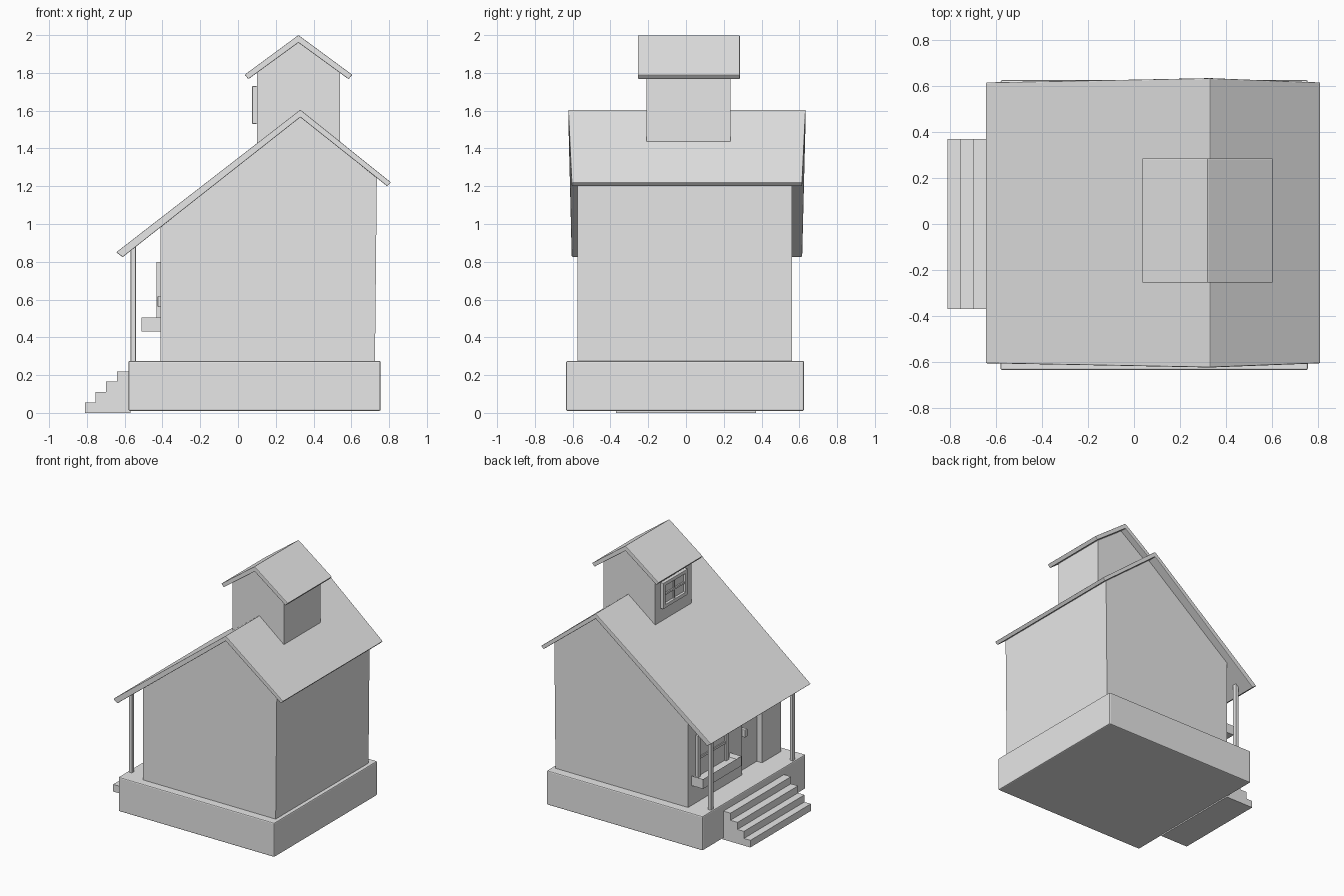
import bpy
import bmesh
from mathutils import Vector

cube = bpy.data.objects.get("Cube")
if cube:
    bpy.data.objects.remove(cube, do_unlink=True)

grey = bpy.data.materials.new("plain grey")
grey.use_nodes = True
grey.diffuse_color = (0.8, 0.8, 0.8, 1)
grey.node_tree.nodes["Principled BSDF"].inputs["Base Color"].default_value = (0.8, 0.8, 0.8, 1)


def finish(name, bm, bevel=0):
    bmesh.ops.recalc_face_normals(bm, faces=bm.faces[:])
    mesh = bpy.data.meshes.new(name)
    bm.to_mesh(mesh)
    bm.free()
    mesh.materials.append(grey)
    obj = bpy.data.objects.new(name, mesh)
    bpy.context.collection.objects.link(obj)
    if bevel:
        mod = obj.modifiers.new("soft edges", "BEVEL")
        mod.width = bevel
        mod.segments = 2
    return obj


def prism(name, profile, y0, y1, bevel=0):
    """Extrude an (x, z) outline from y0 to y1."""
    bm = bmesh.new()
    face = bm.faces.new([bm.verts.new((x, y0, z)) for x, z in profile])
    new = bmesh.ops.extrude_face_region(bm, geom=[face])["geom"]
    moved = [v for v in new if isinstance(v, bmesh.types.BMVert)]
    bmesh.ops.translate(bm, verts=moved, vec=(0, y1 - y0, 0))
    return finish(name, bm, bevel)


def box(name, x, y, z, bevel=0):
    """Box given by its (low, high) range on each axis."""
    return prism(name, [(x[0], z[0]), (x[1], z[0]), (x[1], z[1]), (x[0], z[1])], y[0], y[1], bevel)


def window(name, x, wall_x, y, z, bar):
    """Four-pane window: outer frame, cross bars and a recessed pane."""
    ym, zm = sum(y) / 2, sum(z) / 2
    box(name + "_pane", (wall_x - 0.006, wall_x + 0.01), y, z)
    for i, edge in enumerate((y[0], y[1] - bar)):
        box(f"{name}_side_{i}", (x, wall_x + 0.01), (edge, edge + bar), z, 0.003)
    for i, edge in enumerate((z[0], z[1] - bar)):
        box(f"{name}_rail_{i}", (x, wall_x + 0.01), y, (edge, edge + bar), 0.003)
    inner = x + 0.35 * (wall_x - x)
    box(name + "_upright_bar", (inner, wall_x), (ym - bar / 4, ym + bar / 4), z)
    box(name + "_cross_bar", (inner, wall_x), y, (zm - bar / 4, zm + bar / 4))


# Foundation and entry steps
box("foundation", (-0.58, 0.755), (-0.635, 0.625), (0.01, 0.275), 0.008)
steps = []
for x, z in ((-0.81, 0.055), (-0.755, 0.11), (-0.70, 0.165), (-0.64, 0.22)):
    steps += [(x, steps[-1][1] if steps else 0), (x, z)]
prism("entry_steps", steps + [(-0.57, 0.22), (-0.57, 0)], -0.37, 0.37)

# House body with a recessed doorway
walls = prism("house_walls", [(-0.41, 0.26), (0.725, 0.26), (0.735, 1.245), (0.33, 1.57), (-0.41, 1.0)],
              -0.575, 0.56)
cutter = box("door_cutter", (-0.6, -0.365), (-0.345, -0.10), (0.275, 0.84))
cutter.hide_render = True
cut = walls.modifiers.new("doorway", "BOOLEAN")
cut.operation = "DIFFERENCE"
cut.solver = "EXACT"
cut.object = cutter
bpy.context.view_layer.objects.active = walls
bpy.ops.object.modifier_apply(modifier=cut.name)
bpy.data.objects.remove(cutter, do_unlink=True)
box("door_handle", (-0.425, -0.36), (-0.145, -0.115), (0.56, 0.62), 0.004)

# Main roof, a touch longer along the ridge than at the eaves
roof = prism("main_roof", [(-0.645, 0.85), (0.33, 1.605), (0.81, 1.22), (0.79, 1.2),
                           (0.33, 1.565), (-0.61, 0.825)], -0.605, 0.615, 0.004)
for v in roof.data.vertices:
    if abs(v.co.x - 0.33) < 0.01:
        v.co.y *= 1.03

# Porch posts
for side, y in (("left", -0.51), ("right", 0.49)):
    box(side + "_porch_post", (-0.568, -0.541), (y - 0.016, y + 0.016), (0.26, 0.895), 0.003)

# Ground floor window and its planter
window("porch_window", -0.432, -0.41, (0.09, 0.47), (0.43, 0.80), 0.035)
planter = box("planter", (-0.51, -0.405), (0.05, 0.52), (0.43, 0.505))
bm = bmesh.new()
bm.from_mesh(planter.data)
top = max(bm.faces, key=lambda f: f.calc_center_median().z)
bmesh.ops.inset_region(bm, faces=[top], thickness=0.015)
bmesh.ops.translate(bm, verts=top.verts[:], vec=Vector((0, 0, -0.03)))
bm.to_mesh(planter.data)
bm.free()

# Roof tower with its own gable roof and window
prism("tower_walls", [(0.1, 1.36), (0.54, 1.36), (0.54, 1.815), (0.32, 1.965), (0.1, 1.815)],
      -0.21, 0.235)
prism("tower_roof", [(0.035, 1.79), (0.32, 2.0), (0.605, 1.79), (0.585, 1.767),
                     (0.32, 1.96), (0.055, 1.767)], -0.255, 0.285, 0.004)
window("tower_window", 0.075, 0.1, (-0.13, 0.17), (1.53, 1.73), 0.028)
